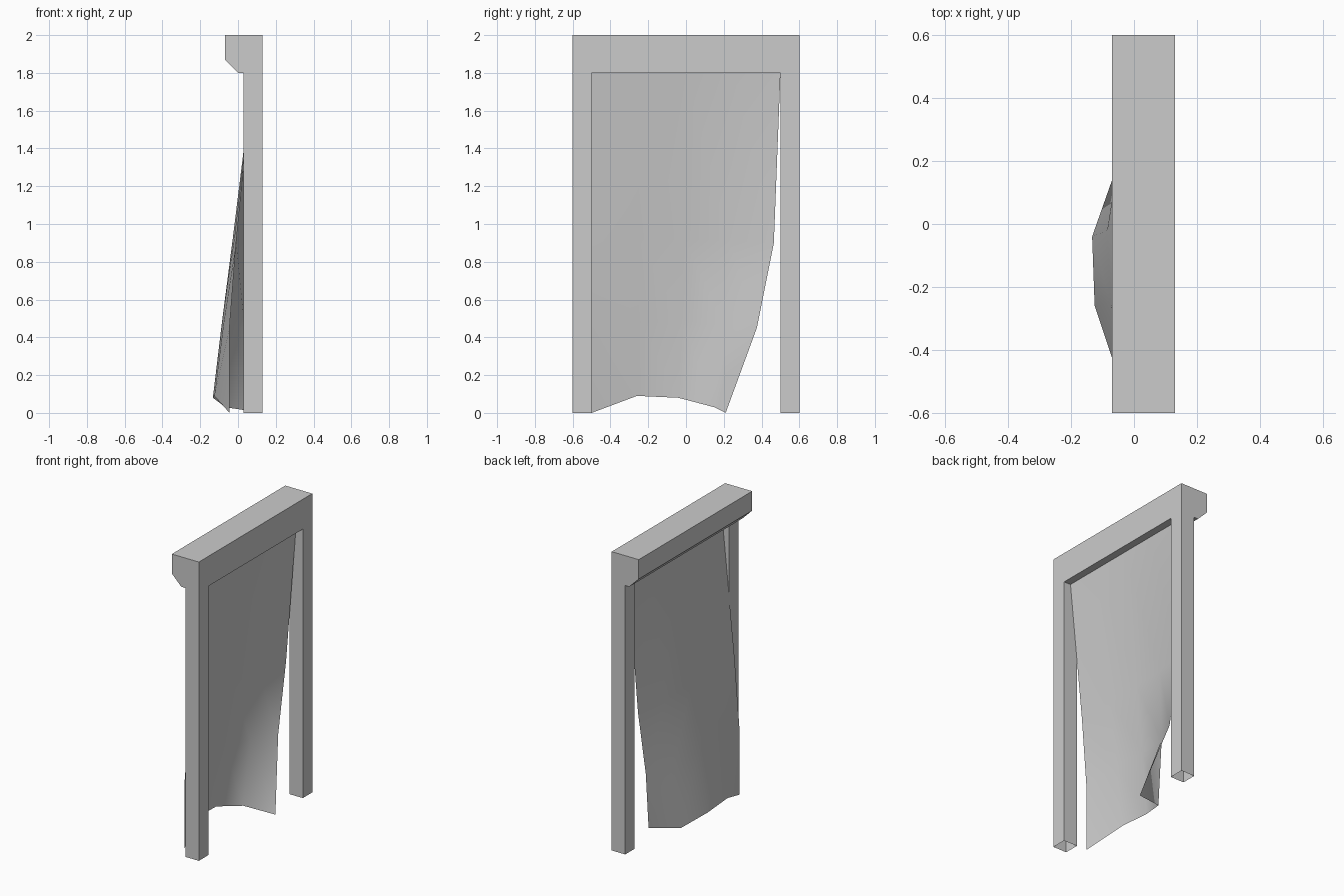
import bpy
import bmesh
import math

old = bpy.data.objects.get("Cube")
if old:
    bpy.data.objects.remove(old, do_unlink=True)

grey = bpy.data.materials.new("plain grey")
grey.use_nodes = True
colour = (0.6, 0.6, 0.6, 1)
grey.diffuse_color = colour
grey.node_tree.nodes["Principled BSDF"].inputs["Base Color"].default_value = colour


def loft(bm, rows, closed=False):
    """Bridge equal-length rows of points with quads."""
    verts = [[bm.verts.new(p) for p in row] for row in rows]
    n = len(rows[0])
    faces = []
    for a, b in zip(verts, verts[1:]):
        for i in range(n if closed else n - 1):
            j = (i + 1) % n
            faces.append(bm.faces.new((a[i], a[j], b[j], b[i])))
    return verts, faces


def finish(bm, name):
    mesh = bpy.data.meshes.new(name)
    bm.to_mesh(mesh)
    bm.free()
    obj = bpy.data.objects.new(name, mesh)
    bpy.context.collection.objects.link(obj)
    mesh.materials.append(grey)
    return obj


# Door frame: chamfered header profile run along y, posts pulled down from it
profile = [(0.03, 1.8), (0.13, 1.8), (0.13, 2), (-0.07, 2), (-0.07, 1.87), (0, 1.8)]
bm = bmesh.new()
verts, faces = loft(bm, [[(x, y, z) for x, z in profile]
                         for y in (-0.6, -0.5, 0.5, 0.6)], closed=True)
bm.faces.new(verts[0])
bm.faces.new(verts[-1])
n = len(profile)
for end in (faces[0], faces[2 * n]):
    made = bmesh.ops.extrude_face_region(bm, geom=[end])["geom"]
    for v in made:
        if isinstance(v, bmesh.types.BMVert):
            v.co.z = 0
    # posts are hollow at the foot
    bmesh.ops.delete(bm, geom=[f for f in made if isinstance(f, bmesh.types.BMFace)],
                     context='FACES_ONLY')
    if end.is_valid:
        bmesh.ops.delete(bm, geom=[end], context='FACES_ONLY')
bmesh.ops.recalc_face_normals(bm, faces=bm.faces)
finish(bm, "door_frame")

# Hanging cloth: rows from the header to the lifted, curled hem
cloth = [
    [(0.08, y / 4, 1.8) for y in (-2, -1, 0, 1, 2)],
    [(-0.01, -0.5, 0.9), (-0.02, -0.25, 0.92), (-0.028, -0.01, 0.92),
     (-0.01, 0.23, 0.91), (0.03, 0.465, 0.9)],
    [(-0.045, -0.5, 0.45), (-0.075, -0.25, 0.48), (-0.085, -0.02, 0.48),
     (-0.05, 0.2, 0.46), (0.035, 0.375, 0.45)],
    [(-0.045, -0.5, 0), (-0.125, -0.26, 0.09), (-0.133, -0.04, 0.08),
     (-0.066, 0.15, 0.03), (0.13, 0.21, 0)],
]
bm = bmesh.new()
loft(bm, cloth)
bmesh.ops.recalc_face_normals(bm, faces=bm.faces)
curtain = finish(bm, "curtain")
bpy.ops.object.select_all(action='DESELECT')
curtain.select_set(True)
bpy.context.view_layer.objects.active = curtain
bpy.ops.object.shade_smooth_by_angle(angle=math.radians(60))
